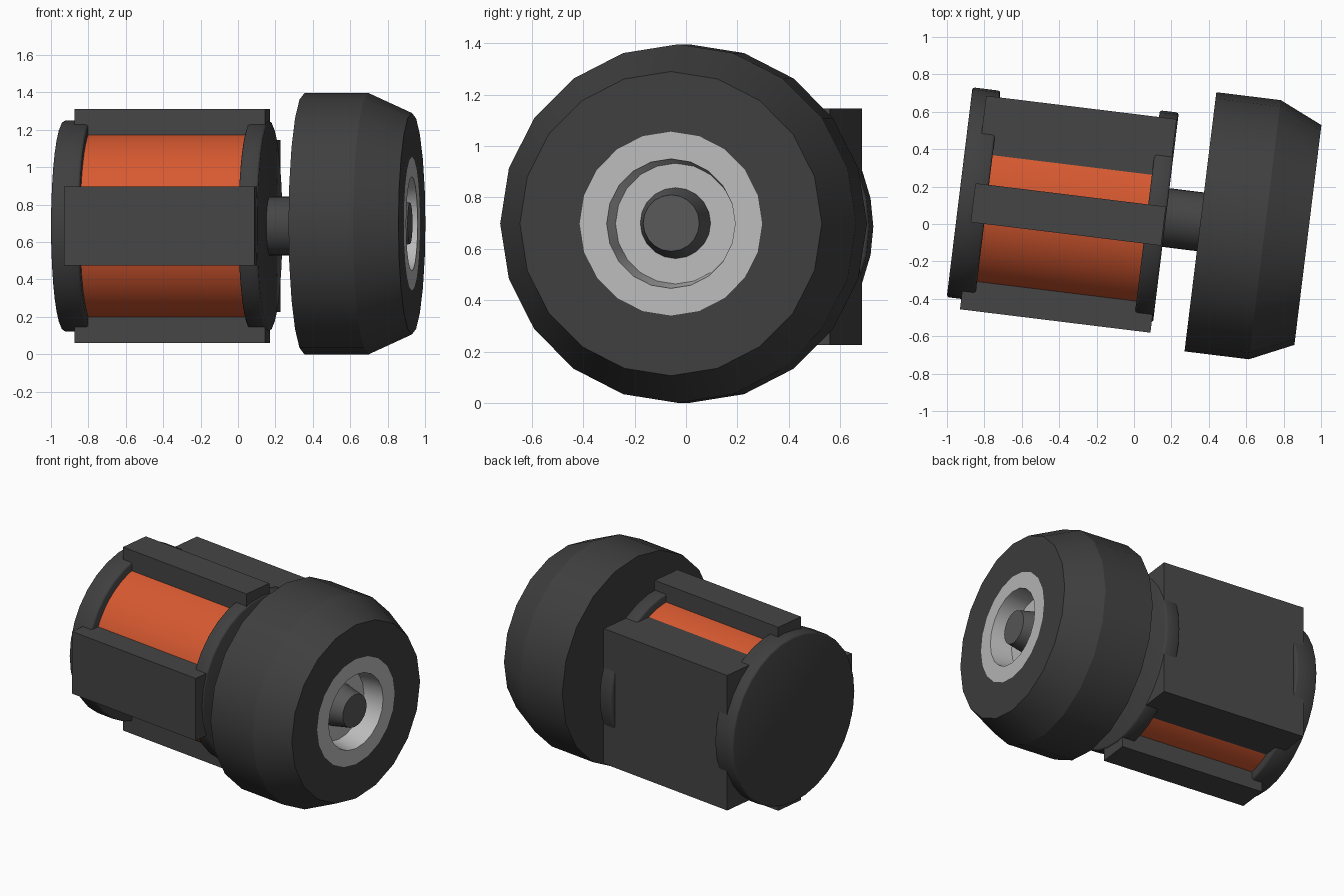
import bpy, bmesh, math
from mathutils import Matrix, Vector

if "Cube" in bpy.data.objects:
    bpy.data.objects.remove(bpy.data.objects["Cube"])

# Everything is built along local x, then turned slightly about z
TURN = Matrix.Rotation(math.radians(-7), 4, 'Z')
V0 = 0.055           # sideways offset of the common axis
Z_MOTOR, Z_WHEEL = 0.686, 0.698


def material(name, rgb):
    m = bpy.data.materials.new(name)
    m.diffuse_color = (*rgb, 1)
    m.use_nodes = True
    m.node_tree.nodes["Principled BSDF"].inputs["Base Color"].default_value = m.diffuse_color
    return m


dark = material("dark_rubber", (0.05, 0.05, 0.05))
frame = material("frame_grey", (0.06, 0.06, 0.06))
post_grey = material("post_grey", (0.1, 0.1, 0.1))
light = material("light_grey", (0.5, 0.5, 0.5))
orange = material("orange", (0.68, 0.1, 0.03))


def finish(bm, name, mat, smooth=None):
    bmesh.ops.recalc_face_normals(bm, faces=bm.faces)
    bm.transform(TURN)
    me = bpy.data.meshes.new(name)
    bm.to_mesh(me)
    bm.free()
    me.materials.append(mat)
    ob = bpy.data.objects.new(name, me)
    bpy.context.collection.objects.link(ob)
    if smooth:
        bpy.ops.object.select_all(action='DESELECT')
        bpy.context.view_layer.objects.active = ob
        ob.select_set(True)
        bpy.ops.object.shade_smooth_by_angle(angle=math.radians(smooth))
    return ob


def lathe(name, profile, n, z, mat, smooth=22):
    """Revolve (position, radius) points about the axis and cap both ends."""
    bm = bmesh.new()
    rings = []
    for u, r in profile:
        rings.append([bm.verts.new((u, V0 + r * math.sin(2 * math.pi * i / n),
                                    z + r * math.cos(2 * math.pi * i / n)))
                      for i in range(n)])
    for a, b in zip(rings, rings[1:]):
        for i in range(n):
            j = (i + 1) % n
            bm.faces.new((a[i], a[j], b[j], b[i]))
    bm.faces.new(rings[0])
    bm.faces.new(rings[-1])
    return finish(bm, name, mat, smooth)


def box(name, lo, hi, mat):
    bm = bmesh.new()
    lo, hi = Vector(lo), Vector(hi)
    bmesh.ops.create_cube(bm, size=1, matrix=Matrix.Translation((lo + hi) / 2)
                          @ Matrix.Diagonal((*(hi - lo), 1)))
    return finish(bm, name, mat)


# Motor drum and its two end caps with softened rims
lathe("motor_drum", [(-0.85, 0.51), (0.10, 0.51)], 48, Z_MOTOR, orange)
for name, a, b in (("outer_end_cap", -0.946, -0.795), ("inner_end_cap", 0.063, 0.165)):
    s = 0.012
    lathe(name, [(a, 0.565 - s), (a + s * 0.3, 0.565 - s * 0.3), (a + s, 0.565),
                 (b - s, 0.565), (b - s * 0.3, 0.565 - s * 0.3), (b, 0.565 - s)],
          32, Z_MOTOR, dark, 50)

# Clamp bars around the drum and the mounting plate at the back
U0, U1 = -0.868, 0.158
box("top_bar", (U0, -0.097, Z_MOTOR + 0.45), (U1, 0.113, Z_MOTOR + 0.625), frame)
box("bottom_bar", (U0, -0.097, Z_MOTOR - 0.625), (U1, 0.113, Z_MOTOR - 0.45), frame)
box("front_bar", (U0, -0.566, Z_MOTOR - 0.212), (U1, -0.39, Z_MOTOR + 0.212), frame)
box("back_plate", (U0, 0.265, Z_MOTOR - 0.46), (U1, 0.584, Z_MOTOR + 0.46), frame)

# Drive shaft
lathe("shaft", [(0.12, 0.158), (0.40, 0.158)], 32, Z_MOTOR, frame)

# Tyre: flat tread, tapered outer shoulder, seat for the hub
lathe("tyre", [(0.351, 0.698), (0.698, 0.698), (0.93, 0.592), (0.93, 0.358), (0.70, 0.358)],
      20, Z_WHEEL, dark)
# Dished hub and tapered centre post
lathe("hub", [(0.72, 0.358), (0.93, 0.358), (0.93, 0.252), (0.785, 0.235)], 20, Z_WHEEL, light)
lathe("hub_post", [(0.775, 0.14), (0.92, 0.11)], 20, Z_WHEEL + 0.002, post_grey)
